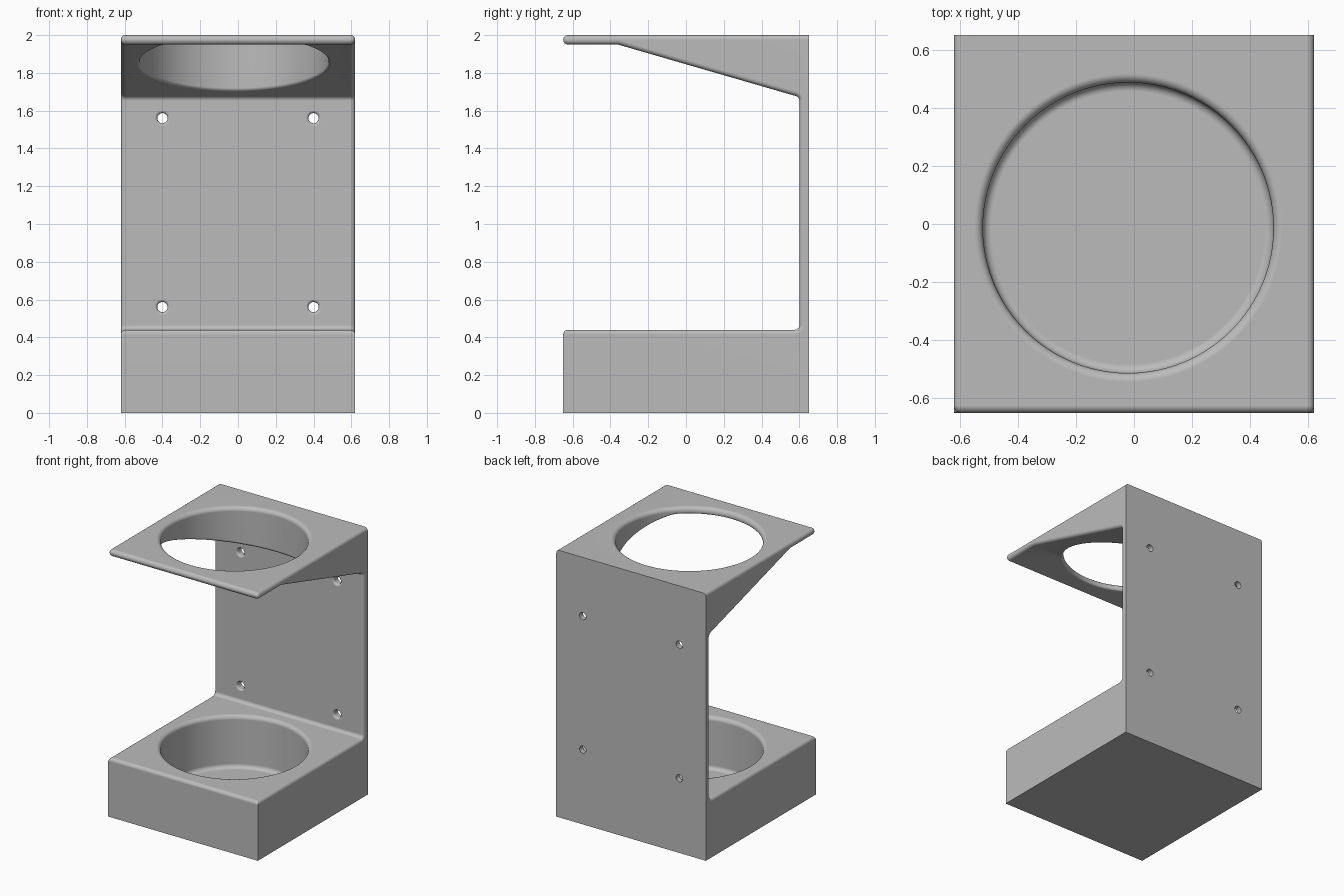
import bpy, bmesh
from math import sin, cos, pi, tan, radians
from mathutils import Vector, Matrix

cube = bpy.data.objects.get("Cube")
if cube:
    bpy.data.objects.remove(cube, do_unlink=True)

HALF_W, DEPTH, ROUND = 0.62, 0.65, 0.0245
HOLE_X, HOLE_Y, HOLE_R = -0.02, -0.013, 0.5
STEPS = 6

grey = bpy.data.materials.new("plain_grey")
grey.use_nodes = True
grey.diffuse_color = (0.5, 0.5, 0.5, 1)
grey.node_tree.nodes["Principled BSDF"].inputs["Base Color"].default_value = (0.5, 0.5, 0.5, 1)


def loft(name, rings):
    """Join closed rings of equal length into a capped solid."""
    bm = bmesh.new()
    loops = [[bm.verts.new(p) for p in ring] for ring in rings]
    for a, b in zip(loops, loops[1:]):
        for i in range(len(a)):
            j = (i + 1) % len(a)
            bm.faces.new((a[i], a[j], b[j], b[i]))
    bm.faces.new(loops[0])
    bm.faces.new(loops[-1])
    bmesh.ops.recalc_face_normals(bm, faces=bm.faces)
    mesh = bpy.data.meshes.new(name)
    bm.to_mesh(mesh)
    bm.free()
    obj = bpy.data.objects.new(name, mesh)
    bpy.context.collection.objects.link(obj)
    mesh.materials.append(grey)
    return obj


# Side profile: y, z, corner type (1 outer, -1 inner, 0 sharp),
# and whether the edge leaving the corner is rounded at the sides
profile = [
    (DEPTH, 0, 0, False), (DEPTH, 2, 0, True),
    (-DEPTH, 2, 1, True), (-DEPTH, 1.95, 1, True),
    (-0.36, 1.95, 0, True), (0.6, 1.672, -1, True),
    (0.6, 0.44, -1, True), (-DEPTH, 0.44, 1, False),
    (-DEPTH, 0, 0, False),
]


def outline(x, inset):
    """Profile with its rounded edges moved inward and its corners filleted."""
    n = len(profile)
    pts = [Vector(p[:2]) for p in profile]
    lines = []
    for i in range(n):
        d = (pts[(i + 1) % n] - pts[i]).normalized()
        normal = Vector((-d.y, d.x))
        lines.append((pts[i] + normal * (inset if profile[i][3] else 0), d))
    corners = []
    for i in range(n):
        (p, d), (q, e) = lines[i - 1], lines[i]
        corners.append(p + d * ((q - p).cross(e) / d.cross(e)))
    ring = []
    for i, c in enumerate(corners):
        kind = profile[i][2]
        if kind == 0:
            ring.append((x, c.x, c.y))
            continue
        rad = max(ROUND - kind * inset, 0.0004)
        a, b = -lines[i - 1][1], lines[i][1]
        half = a.angle(b) / 2
        centre = c + (a + b).normalized() * rad / sin(half)
        u, v = (c + w * rad / tan(half) - centre for w in (a, b))
        for k in range(STEPS + 1):
            p = centre + u.lerp(v, k / STEPS).normalized() * rad
            ring.append((x, p.x, p.y))
    return ring


# Main bracket: base, back plate and upper shelf in one solid
angles = [k / STEPS * pi / 2 for k in range(STEPS + 1)]
side = [(HALF_W - ROUND + ROUND * sin(a), ROUND * (1 - cos(a))) for a in angles]
slices = [(-x, i) for x, i in reversed(side)] + side
bracket = loft("holder_bracket", [outline(x, i) for x, i in slices])


def circle(radius, height, count=96):
    """Ring around the cup axis; height is a function of y."""
    ring = []
    for k in range(count):
        t = 2 * pi * k / count
        y = HOLE_Y + radius * sin(t)
        ring.append((HOLE_X + radius * cos(t), y, height(y)))
    return ring


def flat(z):
    return lambda y: z


def rim(z, r):
    """Flared rings that round over the mouth of a hole."""
    return [circle(HOLE_R + r * (1 - cos(a)), flat(z - r + r * sin(a)))
            for a in angles] + [circle(HOLE_R + r, flat(z + 0.02))]


def underside(offset):
    return lambda y: min(1.95, 1.95 - 0.29 * (y + 0.36)) + offset


cutters = []
# Cup recess with a filleted floor
FILLET = 0.03
floor = [circle(HOLE_R - FILLET * (1 - sin(a)), flat(0.05 + FILLET * (1 - cos(a))))
         for a in angles]
cutters.append(loft("cup_cutter", floor + rim(0.44, FILLET)))

# Upper ring hole, eased along the sloping underside
EASE = 0.015
lower = [circle(HOLE_R + EASE, underside(-0.02))]
lower += [circle(HOLE_R + EASE * (1 - sin(a)), underside(EASE * (1 - cos(a)))) for a in angles]
cutters.append(loft("ring_cutter", lower + rim(2, FILLET)))

# Four screw holes with eased front mouths
for x in (-0.4, 0.4):
    for z in (0.56, 1.56):
        steps = [(0.027, 0.7)]
        steps += [(0.027 + 0.015 * (1 - cos(a)), 0.615 - 0.015 * sin(a)) for a in angles]
        steps.append((0.042, 0.57))
        rings = [[(x + r * cos(k * pi / 16), y, z + r * sin(k * pi / 16))
                  for k in range(32)] for r, y in steps]
        cutters.append(loft("screw_cutter", rings))

# Cut the openings and drop the cutters
bpy.context.view_layer.objects.active = bracket
for cutter in cutters:
    cutter.hide_render = True
    mod = bracket.modifiers.new("cut", "BOOLEAN")
    mod.operation = "DIFFERENCE"
    mod.solver = "EXACT"
    mod.object = cutter
    bpy.ops.object.modifier_apply(modifier=mod.name)
    bpy.data.objects.remove(cutter, do_unlink=True)

# Smooth fillets, flat panels
bpy.ops.object.select_all(action="DESELECT")
bracket.select_set(True)
bpy.ops.object.shade_smooth_by_angle(angle=radians(30))
weighted = bracket.modifiers.new("weighted_normals", "WEIGHTED_NORMAL")
weighted.keep_sharp = True
